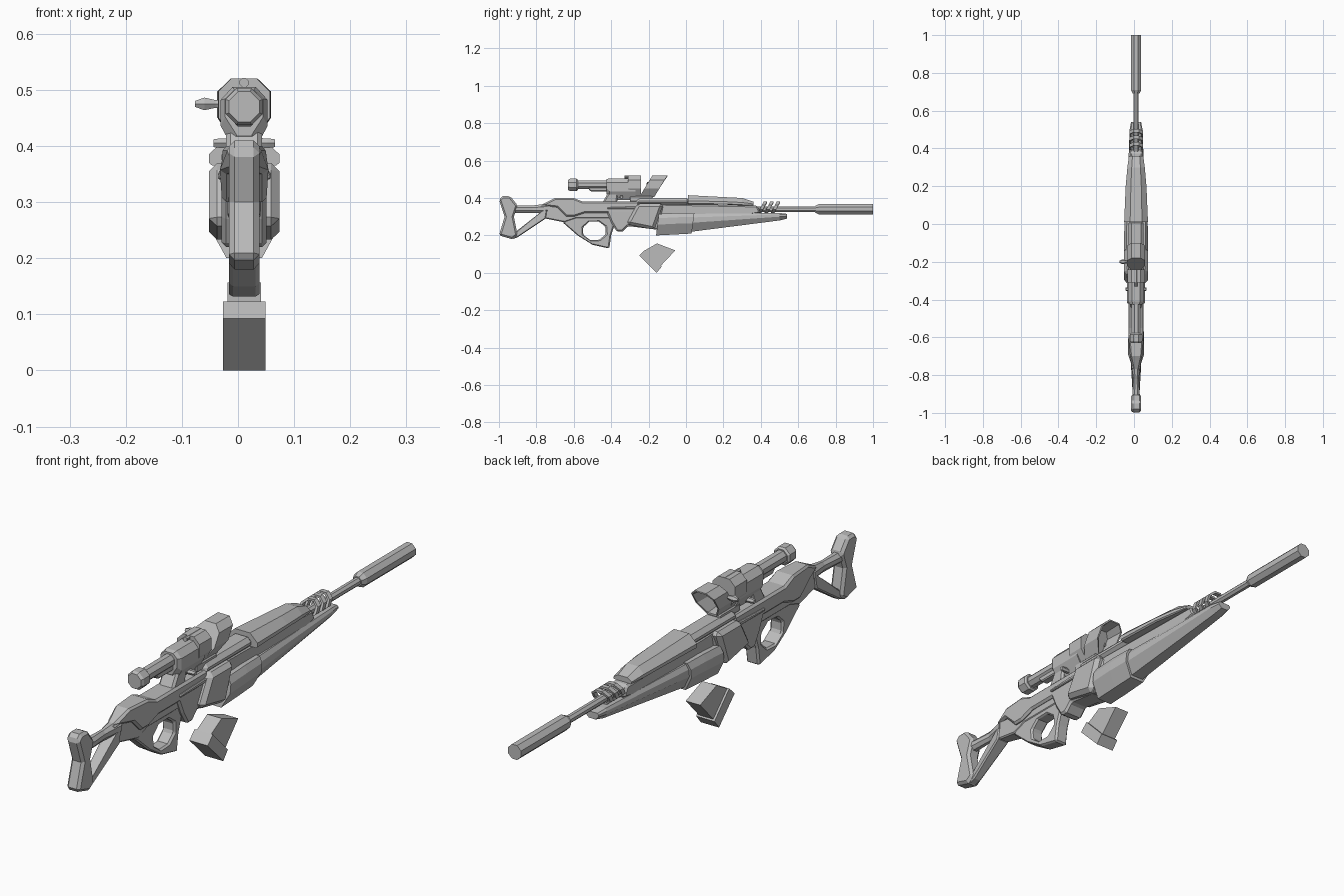
import bpy, bmesh
from math import cos, sin, radians

if "Cube" in bpy.data.objects:
    bpy.data.objects.remove(bpy.data.objects["Cube"])

# Shared measurements
CENTRE = .011
DECK = .38
BORE = .34
SIGHT = .47
WIDE = .063
BODY = .04
SLIM = .027

grey = bpy.data.materials.new("plain grey")
grey.use_nodes = True
grey.diffuse_color = (.5, .5, .5, 1)
grey.node_tree.nodes["Principled BSDF"].inputs["Base Color"].default_value = grey.diffuse_color


def skin(name, loops, closed=False, chamfer=0):
    """Bridge matching point loops into one solid, capped unless it closes on itself."""
    bm = bmesh.new()
    rows = [[bm.verts.new(point) for point in loop] for loop in loops]
    following = rows[1:] + rows[:1] if closed else rows[1:]
    for near, far in zip(rows, following):
        for a, b, c, d in zip(near, near[1:] + near[:1], far[1:] + far[:1], far):
            bm.faces.new((a, b, c, d))
    if not closed:
        bm.faces.new(rows[0])
        bm.faces.new(rows[-1])
    bmesh.ops.recalc_face_normals(bm, faces=bm.faces)
    mesh = bpy.data.meshes.new(name)
    bm.to_mesh(mesh)
    bm.free()
    mesh.materials.append(grey)
    part = bpy.data.objects.new(name, mesh)
    bpy.context.collection.objects.link(part)
    if chamfer:
        modifier = part.modifiers.new("chamfer", 'BEVEL')
        modifier.width = chamfer
        modifier.segments = 1
        modifier.limit_method = 'ANGLE'
        modifier.angle_limit = radians(50)
    return part


def slab(name, outline, half, chamfer=.008):
    """Side outline of (y, z) or (y, z, own half width), extruded across x."""
    def flank(side):
        return [(CENTRE + side * (own[0] if own else half), y, z) for y, z, *own in outline]
    return skin(name, [flank(-1), flank(1)], chamfer=chamfer)


def section(bottom, low, high, top):
    """Mirrored unit cross-section with chamfered lower and upper corners."""
    right = [(bottom, 0), (1, low), (1, high), (top, 1)]
    return right + [(-u, v) for u, v in reversed(right)]


OCTAGON = section(.4, .3, .7, .4)
ARCH = section(.9, .1, .4, .5)
KEEL = section(.5, .5, .8, .8)
HOOD = section(.4, .4, .8, .5)


def loft(name, profile, stations, lean=0, closed=False):
    """Cross-section carried along y through (y, bottom, top, half width)."""
    loops = [[(CENTRE + u * half, y + lean * v, low + (high - low) * v) for u, v in profile]
             for y, low, high, half in stations]
    return skin(name, loops, closed)


def tube(name, height, rings):
    """Eight-sided rod along y through (y, radius)."""
    return loft(name, OCTAGON, [(y, height - r, height + r, r) for y, r in rings])


def cross_pin(name, y, z, rings):
    """Six-sided pin across x through (x, radius)."""
    angles = [radians(step) for step in range(0, 360, 60)]
    skin(name, [[(x, y + r * cos(a), z + r * sin(a)) for a in angles] for x, r in rings])


# Skeleton stock
slab("butt_plate", [(-1, .2), (-.93, .18), (-.9, .2), (-.92, .3), (-.9, .36),
                    (-.94, .41), (-.98, .41), (-1, .39), (-.97, .3)], SLIM, .01)
loft("stock_upper_bar", OCTAGON, [(-.93, .32, .36, .022), (-.82, .32, .36, .013),
                                  (-.74, .32, .37, SLIM)])
slab("stock_lower_strut", [(-.93, .18), (-.9, .19), (-.75, .29, SLIM), (-.74, .35, SLIM),
                           (-.77, .33), (-.91, .22)], .017, .005)

# Grip wrapped around an oval trigger opening
grip = [(-.66, .27), (-.6, .32), (-.42, .32), (-.38, .26),
        (-.4, .2), (-.41, .13), (-.5, .15), (-.58, .2)]
turns = [radians(160 - 45 * step) for step in range(len(grip))]
opening = [(-.49 + .065 * cos(a), .225 + .053 * sin(a)) for a in turns]
skin("grip_and_trigger_guard",
     [[(CENTRE + side * SLIM, y, z) for y, z in outline]
      for side, outline in ((-1, grip), (1, grip), (1, opening), (-1, opening))],
     closed=True, chamfer=.008)

# Body
slab("body_frame", [(-.78, .36, .018), (-.75, .29, .022), (-.65, .27), (-.59, .29),
                    (-.4, .29), (-.4, .36), (-.7, .37)], .03, .005)
slab("body_cover", [(-.78, .36, .015), (-.7, .4, .032), (-.6, .4), (-.55, DECK), (-.25, DECK),
                    (-.25, .32), (-.54, .32), (-.6, .3), (-.64, .3), (-.69, .35)], BODY)
slab("receiver", [(-.43, BORE), (-.4, .27), (-.37, .22), (-.34, .22), (-.31, .25),
                  (-.15, .23), (-.12, .36), (-.43, .36)], BODY)
slab("receiver_side_plates", [(-.26, .37), (-.12, .37), (-.17, .23), (-.32, .26)], WIDE, .015)
slab("receiver_top", [(-.28, .36), (.02, .36), (.02, .4), (-.26, .4)], BODY, .015)
for side in (-1, 1):
    rail = slab("side_rail", [(-.42, BORE), (-.13, BORE), (-.13, .36), (-.42, .35)], .007, .003)
    rail.location.x = side * BODY

# Fore end
slab("fore_end_core", [(-.15, .29), (.3, .3), (.4, .32), (.38, .36), (-.15, .37)], .033)
loft("upper_handguard", ARCH, [(.01, .365, .415, WIDE), (.2, .365, .405, .055),
                               (.3, .36, .4, .046), (.36, .36, DECK, .038)])
loft("lower_handguard_rear", KEEL, [(-.16, .2, .315, WIDE), (-.06, .205, .32, WIDE),
                                    (.03, .21, .32, .06)], lean=.015)
loft("lower_handguard_front", KEEL, [(.03, .22, .315, .052), (.5, .28, .32, .034),
                                     (.54, .29, .315, SLIM)])

# Barrel, suppressor and the leaning bands around the barrel
tube("barrel", BORE, [(.35, .014), (.72, .014)])
tube("suppressor", BORE, [(.69, .018), (.71, SLIM), (1, SLIM)])
for index in range(3):
    start = .385 + index * .035
    end = start + .018
    loft("barrel_band", OCTAGON,
         [(y, .35 - size, .35 + size, size * 1.2)
          for y, size in ((start, .03), (end, .03), (end, .022), (start, .022))],
         lean=.03, closed=True)

# Scope with a hollow, slanted front hood
tube("scope_eyepiece", SIGHT, [(-.63, SLIM), (-.62, .033), (-.585, .033), (-.578, SLIM)])
tube("scope_tube", SIGHT, [(-.59, .023), (-.4, .023)])
slab("scope_tube_underside", [(-.53, .46), (-.51, .435), (-.41, .435), (-.41, .46)], .016, .004)
loft("scope_body", HOOD, [(-.425, .42, .5, .034), (-.41, .39, .505, .042),
                          (-.27, .39, .505, .042)])
loft("scope_hood_rear", HOOD, [(-.31, .405, .52, .046), (-.24, .405, .52, .047)])
loft("scope_hood", HOOD, [(-.25, .405, .52, .047), (-.17, .405, .52, .048),
                          (-.17, .412, .515, .042), (-.24, .42, .51, .036)], lean=.07)
slab("scope_mount", [(-.45, .37), (-.41, .44), (-.36, .43), (-.37, .37)], .032)
slab("scope_front_foot", [(-.3, DECK), (-.3, .41), (-.18, .41), (-.17, DECK)], SLIM, .004)
tube("scope_top_pin", .513, [(-.33, .008), (-.24, .008)])
cross_pin("scope_side_knob", -.2, .475, [(-.077, .006), (-.06, .013), (-.04, .008), (-.02, .008)])
cross_pin("mount_bolt", -.345, .405,
          [(CENTRE + side * reach, radius)
           for side, reach, radius in ((-1, .055, .008), (-1, .042, .01),
                                       (1, .042, .01), (1, .055, .008))])

# Detached magazine
slab("magazine_body", [(-.155, .157), (-.057, .12), (-.137, .035), (-.22, .12)], .03, 0)
slab("magazine_base", [(-.25, .093), (-.218, .123), (-.13, .033), (-.157, 0)], .038, 0)
